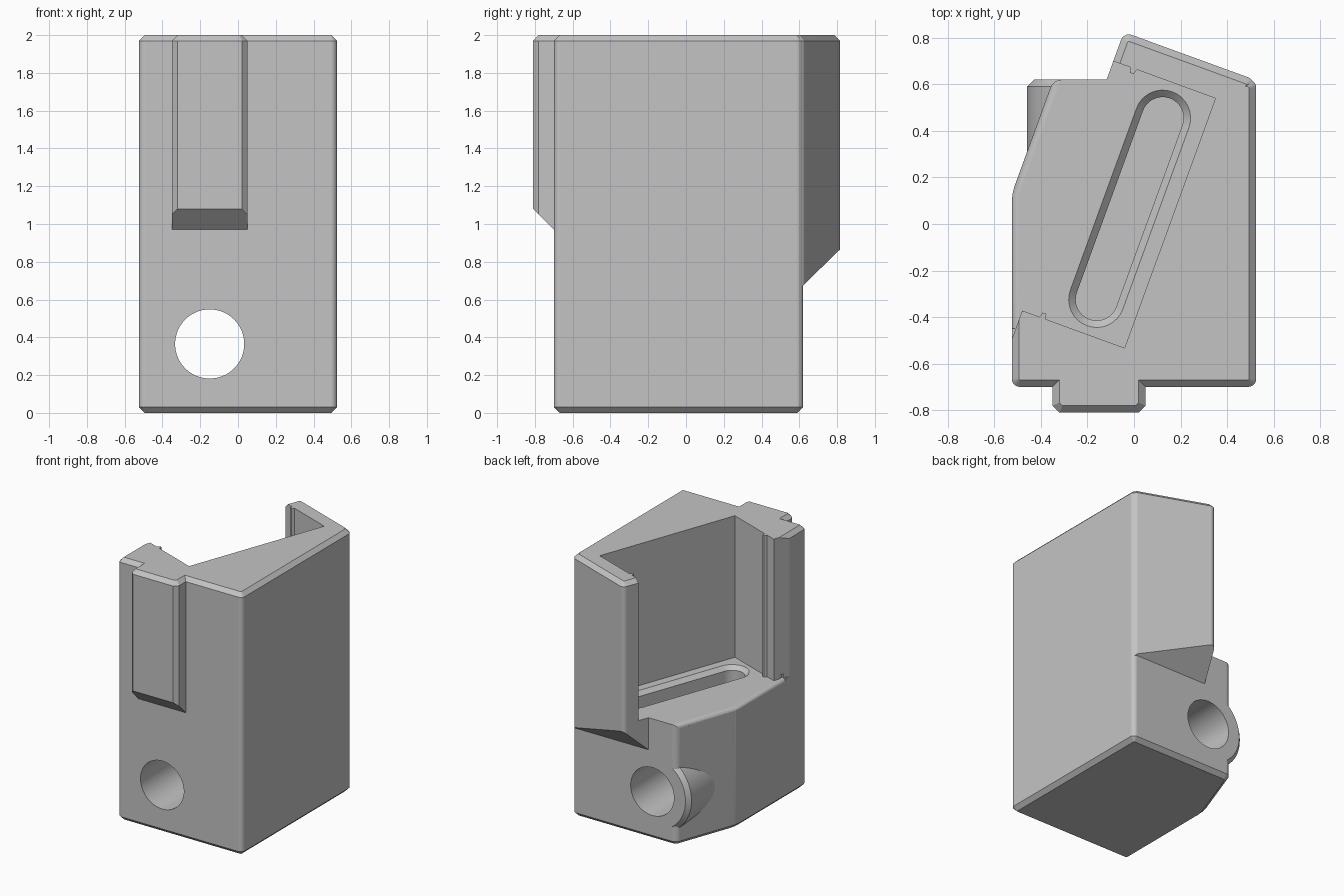
import bpy, bmesh
from math import radians, sin, cos, pi
from mathutils import Matrix

if "Cube" in bpy.data.objects:
    bpy.data.objects.remove(bpy.data.objects["Cube"], do_unlink=True)

TILT = Matrix.Rotation(radians(-20), 4, 'Z')      # frame of the slanted pocket
ALONG_Y = Matrix.Rotation(radians(90), 4, 'X')    # profile in x-z, depth along -y
ALONG_X = Matrix(((0, 0, 1, 0), (1, 0, 0, 0), (0, 1, 0, 0), (0, 0, 0, 1)))
FLOOR = 0.92
CHAMFER = 0.03


def arc(cx, cy, r, start, end, n):
    return [(cx + r * cos(radians(start + (end - start) * i / n)),
             cy + r * sin(radians(start + (end - start) * i / n))) for i in range(n + 1)]


def circle(cx, cy, r, n=64):
    return arc(cx, cy, r, 0, 360, n)[:-1]


def capsule(cx, y0, y1, r):
    return arc(cx, y1, r, 0, 180, 16) + arc(cx, y0, r, 180, 360, 16)


def prism(name, pts, z0, z1, frame=Matrix(), rounding=0, rims=(), plane=None):
    """Extruded profile with rounded uprights, chamfered rims and one slanted trim."""
    bm = bmesh.new()
    face = bm.faces.new([bm.verts.new((x, y, z0)) for x, y in pts])
    top = bmesh.ops.extrude_face_region(bm, geom=[face])["geom"]
    bmesh.ops.translate(bm, vec=(0, 0, z1 - z0),
                        verts=[v for v in top if isinstance(v, bmesh.types.BMVert)])
    bmesh.ops.recalc_face_normals(bm, faces=bm.faces[:])
    if rounding:
        uprights = [e for e in bm.edges if abs(e.verts[0].co.z - e.verts[1].co.z) > 0.01]
        bmesh.ops.bevel(bm, geom=uprights, offset=rounding, segments=5, profile=0.5,
                        affect='EDGES', clamp_overlap=False)
    rim = [e for e in bm.edges
           if any(all(abs(v.co.z - z) < 1e-4 for v in e.verts) for z in rims)]
    if rim:
        bmesh.ops.bevel(bm, geom=rim, offset=CHAMFER, segments=1, profile=0.5,
                        affect='EDGES', clamp_overlap=False)
    bm.transform(frame)
    if plane:
        cut = bmesh.ops.bisect_plane(bm, geom=bm.verts[:] + bm.edges[:] + bm.faces[:],
                                     plane_co=plane[0], plane_no=plane[1], clear_outer=True)
        edges = [g for g in cut["geom_cut"] if isinstance(g, bmesh.types.BMEdge)]
        bmesh.ops.edgeloop_fill(bm, edges=edges)
    bmesh.ops.recalc_face_normals(bm, faces=bm.faces[:])
    mesh = bpy.data.meshes.new(name)
    bm.to_mesh(mesh)
    bm.free()
    obj = bpy.data.objects.new(name, mesh)
    bpy.context.collection.objects.link(obj)
    return obj


def combine(body, tool, operation):
    mod = body.modifiers.new("combine", 'BOOLEAN')
    mod.operation, mod.solver, mod.object = operation, 'EXACT', tool
    deps = bpy.context.evaluated_depsgraph_get()
    mesh = bpy.data.meshes.new_from_object(body.evaluated_get(deps))
    body.modifiers.clear()
    body.data = mesh
    bpy.data.objects.remove(tool, do_unlink=True)


# Main block with one slanted corner
body = prism("holder_body", [(-0.525, -0.70), (0.525, -0.70), (0.525, 0.62),
                             (-0.347, 0.62), (-0.525, 0.13)],
             0, 2, rounding=0.035, rims=(0, 2))

# Slanted lug behind the pocket, with a sloping underside
lug = prism("back_lug", [(-0.323, 0.5), (0.26, 0.5), (0.282, 0.76), (-0.323, 0.76)],
            0.5, 2, TILT, rounding=0.036, rims=(2,),
            plane=((0, 0.62, 0.675), (0, 0.7, -0.72)))
combine(body, lug, 'UNION')

# Front rail with chamfered sides and a sloping underside
rail = prism("front_rail", [(-0.35, -0.6), (0.05, -0.6), (0.05, -0.78), (0.02, -0.81),
                            (-0.32, -0.81), (-0.35, -0.78)],
             0.8, 2, rims=(2,), plane=((0, -0.70, 0.97), (0, -1, -1)))
combine(body, rail, 'UNION')

# Slanted pocket, open to the right, with a small ridge on each end wall
low, high, mouth = -0.514, 0.627, -0.324
pocket = [(0.144, low), (0.144, high),
          (-0.215, high), (-0.222, high - 0.022), (-0.238, high - 0.022), (-0.245, high),
          (mouth, high), (mouth, 1.2), (-1.2, 1.2), (-1.2, -1.2), (mouth, -1.2), (mouth, low),
          (-0.245, low), (-0.238, low + 0.022), (-0.222, low + 0.022), (-0.215, low)]
combine(body, prism("pocket_cutter", pocket, FLOOR, 2.5, TILT), 'DIFFERENCE')


# Rounded outer edges of the pocket floor
def edge_profile(x):
    return arc(x + 0.03, FLOOR - 0.03, 0.03, 90, 180, 5) + [
        (x - 0.04, FLOOR - 0.03), (x - 0.04, FLOOR + 0.03), (x + 0.03, FLOOR + 0.03)]


combine(body, prism("slant_edge_cutter", edge_profile(-0.538), -0.9, 0.08, TILT @ ALONG_Y),
        'DIFFERENCE')
combine(body, prism("side_edge_cutter", edge_profile(-0.525), -0.13, 0.45, ALONG_Y),
        'DIFFERENCE')

# Round boss and the bolt hole through it
combine(body, prism("boss", circle(-0.15, 0.365, 0.31), -0.62, 0.2, ALONG_Y, rims=(-0.62,)),
        'UNION')
combine(body, prism("bolt_cutter", circle(-0.15, 0.365, 0.183), -1.5, 1.5, ALONG_Y),
        'DIFFERENCE')

# Long slot in the floor with a flared rim, and the short slot in the side
combine(body, prism("slot_cutter", capsule(-0.04, -0.36, 0.47, 0.09), 0.78, 1.2, TILT),
        'DIFFERENCE')
combine(body, prism("slot_rim_cutter", capsule(-0.04, -0.36, 0.47, 0.12),
                    FLOOR - CHAMFER, 1.2, TILT, rims=(FLOOR - CHAMFER,)), 'DIFFERENCE')
side = [(y, z) for z, y in capsule(0.75, -0.515, -0.185, 0.085)]
combine(body, prism("side_slot_cutter", side, -0.7, -0.25, ALONG_X), 'DIFFERENCE')

# Grey finish
grey = bpy.data.materials.new("plain_grey")
grey.use_nodes = True
colour = (0.55, 0.55, 0.55, 1)
grey.diffuse_color = colour
grey.node_tree.nodes["Principled BSDF"].inputs["Base Color"].default_value = colour
body.data.materials.clear()
body.data.materials.append(grey)
for p in body.data.polygons:
    p.material_index = 0

# Smooth rounds, crisp chamfers
bpy.ops.object.select_all(action='DESELECT')
body.select_set(True)
bpy.context.view_layer.objects.active = body
bpy.ops.object.shade_smooth_by_angle(angle=radians(19.5))
normals = body.modifiers.new("even_normals", 'WEIGHTED_NORMAL')
normals.keep_sharp = True
